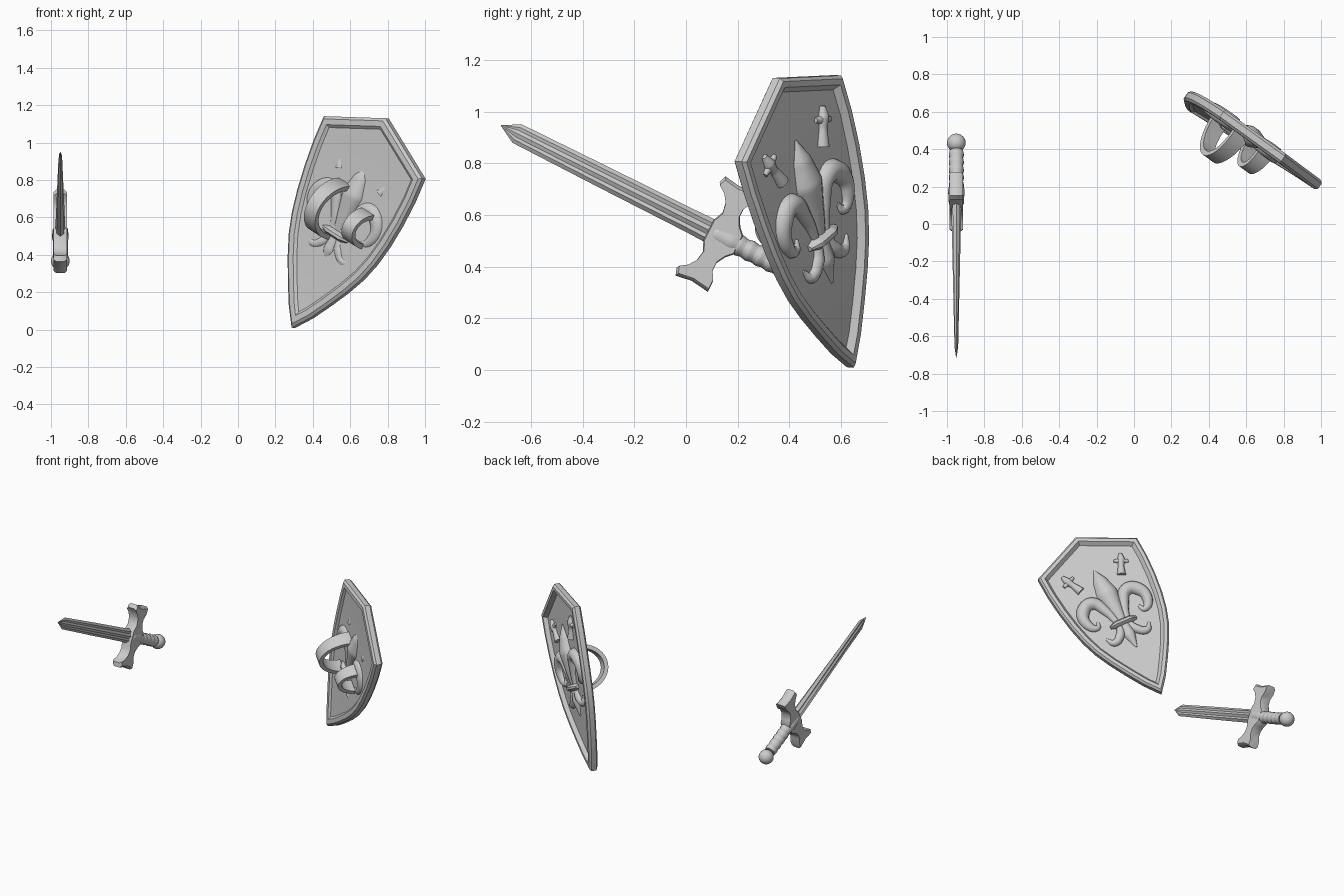
import bpy, bmesh, math
from mathutils import Matrix, Vector

cube = bpy.data.objects.get("Cube")
if cube:
    bpy.data.objects.remove(cube, do_unlink=True)

grey = bpy.data.materials.new("plain grey")
grey.use_nodes = True
grey.diffuse_color = (0.6, 0.6, 0.6, 1)
grey.node_tree.nodes["Principled BSDF"].inputs["Base Color"].default_value = (0.6, 0.6, 0.6, 1)


def frame(x, y, origin):
    """Placement matrix from two axes and an origin."""
    x = Vector(x).normalized()
    y = (Vector(y) - x * x.dot(Vector(y))).normalized()
    m = Matrix((x, y, x.cross(y))).transposed().to_4x4()
    m.translation = origin
    return m


SHIELD = frame((-0.718, 0.525, 0.456), (0.412, -0.238, 0.88), (0.295, 0.635, 0.01))
SWORD = frame((0, 0.893, -0.45), (0, 0.45, 0.893), (-0.95, 0.15, 0.51))
LENGTH = 1.26


def finish(obj, matrix, angle=40):
    obj.data.materials.append(grey)
    obj.matrix_world = matrix
    bpy.ops.object.select_all(action='DESELECT')
    obj.select_set(True)
    bpy.context.view_layer.objects.active = obj
    bpy.ops.object.shade_smooth_by_angle(angle=math.radians(angle))
    return obj


def mesh_object(name, bm, matrix, angle=40):
    bmesh.ops.recalc_face_normals(bm, faces=bm.faces)
    me = bpy.data.meshes.new(name)
    bm.to_mesh(me)
    bm.free()
    obj = bpy.data.objects.new(name, me)
    bpy.context.collection.objects.link(obj)
    return finish(obj, matrix, angle)


def bridge(bm, rings):
    """Skin closed rings of points; returns the vertex rings."""
    rows = [[bm.verts.new(p) for p in ring] for ring in rings]
    for a, b in zip(rows, rows[1:]):
        for i in range(len(a)):
            j = (i + 1) % len(a)
            bm.faces.new((a[i], a[j], b[j], b[i]))
    return rows


def tube(name, points, matrix, flat=1.0):
    """Smooth tapering tube through (x, y, z, radius) points, flattened in z."""
    cu = bpy.data.curves.new(name, 'CURVE')
    cu.dimensions = '3D'
    cu.bevel_depth = 1
    cu.bevel_resolution = 3
    cu.resolution_u = 8
    cu.use_fill_caps = True
    sp = cu.splines.new('BEZIER')
    sp.bezier_points.add(len(points) - 1)
    for bp, (x, y, z, r) in zip(sp.bezier_points, points):
        bp.co = (x, y, z)
        bp.radius = r
        bp.handle_left_type = bp.handle_right_type = 'AUTO'
    obj = bpy.data.objects.new(name, cu)
    bpy.context.collection.objects.link(obj)
    bpy.ops.object.select_all(action='DESELECT')
    obj.select_set(True)
    bpy.context.view_layer.objects.active = obj
    bpy.ops.object.convert(target='MESH')
    obj = bpy.context.view_layer.objects.active
    obj.data.transform(Matrix.Diagonal((1, 1, flat, 1)))
    return finish(obj, matrix)


# Shield: inset copies of one outline form the rim and the recessed panel
side = [(0.08, 0.1), (0.15, 0.21), (0.215, 0.32), (0.27, 0.43), (0.308, 0.54),
        (0.335, 0.66), (0.355, 0.8), (0.366, 0.94), (0.366, 1.085)]
outline = [Vector(p) for p in [(0, 0)] + side + [(0, LENGTH)] + [(-s, t) for s, t in reversed(side)]]
count = len(outline)


def inset(d, z):
    ring = []
    for i, p in enumerate(outline):
        e1 = (p - outline[i - 1]).normalized()
        e2 = (outline[(i + 1) % count] - p).normalized()
        n1, n2 = Vector((-e1.y, e1.x)), Vector((-e2.y, e2.x))
        q = p + (n1 + n2) * d / (1 + n1.dot(n2))
        ring.append((q.x, q.y, z + 0.015 * math.sin(math.pi * p.y / LENGTH)))
    return ring


bm = bmesh.new()
rows = bridge(bm, [inset(*v) for v in ((0.06, -0.015), (0.045, -0.028), (0.015, -0.028), (0, -0.015),
                                       (0, 0.018), (0.012, 0.032), (0.035, 0.032), (0.055, 0.006))])
for row in (rows[0], rows[-1]):
    half = count // 2
    bm.faces.new((row[0], row[1], row[-1]))
    for i in range(1, half - 1):
        bm.faces.new((row[i], row[i + 1], row[-i - 1], row[-i]))
    bm.faces.new((row[half - 1], row[half], row[half + 1]))
mesh_object("shield", bm, SHIELD, 30)


# Arm straps: half-elliptical bands on the back
def strap(name, s, t0, t1, height, width):
    bm = bmesh.new()
    mid, rad, steps = (t0 + t1) / 2, (t1 - t0) / 2, 20
    rings = []
    for k in range(steps + 1):
        a = math.pi * k / steps
        w = width * (1 - 0.2 * math.sin(a)) / 2
        c, sn = math.cos(a), math.sin(a)
        pts = [(mid + (rad + o) * c, -0.005 - (height + o) * sn) for o in (0, -0.028)]
        (t_out, z_out), (t_in, z_in) = pts
        rings.append([(s - w, t_out, z_out), (s + w, t_out, z_out), (s + w, t_in, z_in), (s - w, t_in, z_in)])
    rows = bridge(bm, rings)
    bm.faces.new(rows[0])
    bm.faces.new(rows[-1])
    mesh_object(name, bm, SHIELD)


strap("large_arm_strap", 0.07, 0.52, 0.84, 0.2, 0.1)
strap("small_hand_strap", -0.148, 0.575, 0.775, 0.135, 0.095)

# Raised lily emblem
FACE = SHIELD @ Matrix.Translation((0, 0, 0.018))
tube("emblem_middle_petal", [(0, 0.56, 0, 0.025), (0, 0.68, 0, 0.05), (0, 0.8, 0, 0.075),
                             (0, 0.9, 0, 0.05), (0, 0.99, 0, 0.004)], FACE, 0.75)
tube("emblem_stem", [(0, 0.58, 0, 0.03), (0, 0.47, 0, 0.04), (0, 0.37, 0, 0.006)], FACE, 0.8)
tube("emblem_band", [(-0.095, 0.565, 0, 0.012), (-0.05, 0.565, 0, 0.026), (0.05, 0.565, 0, 0.026),
                     (0.095, 0.565, 0, 0.012)], FACE, 1.8)
for m, word in ((1, "left"), (-1, "right")):
    tube(word + "_emblem_petal", [(0.035 * m, 0.57, 0, 0.02), (0.065 * m, 0.68, 0, 0.032),
                                  (0.13 * m, 0.775, 0, 0.045), (0.205 * m, 0.745, 0, 0.045),
                                  (0.225 * m, 0.65, 0, 0.035), (0.175 * m, 0.6, 0, 0.022),
                                  (0.15 * m, 0.635, 0, 0.01)], FACE, 1.0)
    tube(word + "_emblem_tail", [(0.03 * m, 0.56, 0, 0.022), (0.06 * m, 0.49, 0, 0.03),
                                 (0.12 * m, 0.455, 0, 0.026), (0.16 * m, 0.5, 0, 0.008)], FACE, 1.0)
    tube(word + "_ornament", [(0.15 * m, 0.885, 0, 0.03), (0.18 * m, 0.95, 0, 0.02),
                              (0.2 * m, 0.99, 0, 0.026), (0.215 * m, 1.03, 0, 0.012)], FACE, 1.0)
    tube(word + "_ornament_bar", [(0.15 * m, 1.0, 0, 0.01), (0.195 * m, 0.98, 0, 0.02),
                                  (0.24 * m, 0.96, 0, 0.01)], FACE, 1.0)

# Sword blade: ridged section tapering to the point
section = [(1, 0), (0.65, 0.75), (0.35, 0.5), (0, 1)]
quarter = section + [(-y, z) for y, z in reversed(section[:-1])]
loop = quarter + [(y, -z) for y, z in reversed(quarter[1:-1])]
bm = bmesh.new()
rows = bridge(bm, [[(a, y * w, z * h) for y, z in loop] for a, w, h in (
    (0, 0.05, 0.028), (-0.15, 0.046, 0.025), (-0.5, 0.044, 0.018), (-0.9, 0.04, 0.01), (-0.97, 0.001, 0.001))])
for row in (rows[0], rows[-1]):
    bm.faces.new(row)
mesh_object("sword_blade", bm, SWORD, 25)

# Crossguard: flared arms cut from one rounded plate
arm = [(-0.07, 0.045), (-0.052, 0.085), (-0.06, 0.13), (-0.085, 0.165), (-0.115, 0.185), (-0.105, 0.215),
       (-0.04, 0.205), (0.035, 0.215), (0.035, 0.175), (0.015, 0.14), (0.015, 0.1), (0.035, 0.065), (0.06, 0.04)]
shape = arm + [(a, -b) for a, b in reversed(arm)]
bm = bmesh.new()
rows = bridge(bm, [[(a * k - 0.01 * (1 - k), b * k, z) for a, b in shape]
                   for k, z in ((0.94, -0.036), (1, -0.022), (1, 0.022), (0.94, 0.036))])
for row in (rows[0], rows[-1]):
    bm.faces.new(row)
mesh_object("sword_crossguard", bm, SWORD, 45)
tube("crossguard_boss", [(-0.09, 0, 0, 0.012), (-0.04, 0, 0, 0.042), (0.03, 0, 0, 0.046), (0.08, 0, 0, 0.035)],
     SWORD)

# Ribbed grip and ball pommel
grip = [(0.04 + 0.023 * k, 0, 0, 0.042 if k % 2 else 0.037) for k in range(11)]
tube("sword_grip", grip, SWORD)
bm = bmesh.new()
bmesh.ops.create_uvsphere(bm, u_segments=20, v_segments=12, radius=0.05)
mesh_object("sword_pommel", bm, SWORD @ Matrix.Translation((0.318, 0, 0)), 60)
